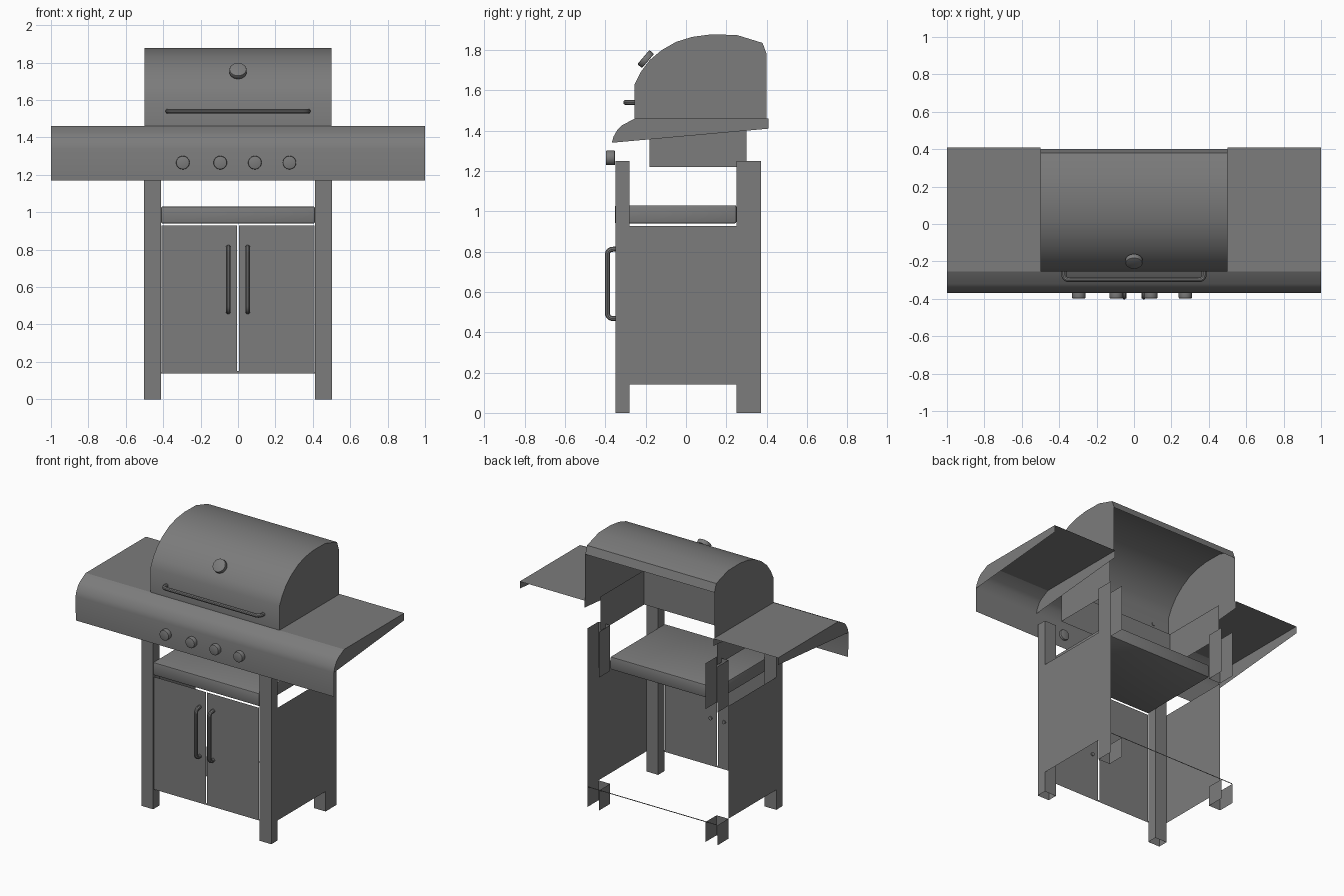
import bpy, bmesh, math
from mathutils import Vector

cube = bpy.data.objects.get("Cube")
if cube:
    bpy.data.objects.remove(cube, do_unlink=True)

GREY = 0.2
metal = bpy.data.materials.new("grey metal")
metal.use_nodes = True
metal.diffuse_color = (GREY, GREY, GREY, 1)
for node in metal.node_tree.nodes:
    if node.type == 'BSDF_PRINCIPLED':
        node.inputs["Base Color"].default_value = (GREY, GREY, GREY, 1)


def finish(name, bm):
    bmesh.ops.remove_doubles(bm, verts=bm.verts, dist=0.0005)
    bmesh.ops.recalc_face_normals(bm, faces=bm.faces)
    mesh = bpy.data.meshes.new(name)
    bm.to_mesh(mesh)
    bm.free()
    obj = bpy.data.objects.new(name, mesh)
    bpy.context.collection.objects.link(obj)
    mesh.materials.append(metal)
    bpy.ops.object.select_all(action='DESELECT')
    obj.select_set(True)
    bpy.context.view_layer.objects.active = obj
    bpy.ops.object.shade_smooth_by_angle(angle=math.radians(35))
    return obj


def sheet(name, polygons):
    """Thin sheet metal from flat polygons."""
    bm = bmesh.new()
    for points in polygons:
        bm.faces.new([bm.verts.new(p) for p in points])
    return finish(name, bm)


def side(x, profile):
    return [(x, y, z) for y, z in profile]


def rect(y0, y1, z0, z1):
    return [(y0, z0), (y1, z0), (y1, z1), (y0, z1)]


def strips(profile, x0, x1):
    return [[(x0, *a), (x1, *a), (x1, *b), (x0, *b)] for a, b in zip(profile, profile[1:])]


def box(name, x, y, z, skip=None, bevel=0):
    """Box from ranges; skip drops the faces pointing along a vector."""
    bm = bmesh.new()
    bmesh.ops.create_cube(bm, size=1)
    for v in bm.verts:
        v.co = [r[0] + (c + 0.5) * (r[1] - r[0]) for r, c in zip((x, y, z), v.co)]
    bm.normal_update()
    if skip:
        gone = [f for f in bm.faces if f.normal.dot(Vector(skip)) > 0.9]
        bmesh.ops.delete(bm, geom=gone, context='FACES_ONLY')
    if bevel:
        bmesh.ops.bevel(bm, geom=bm.edges[:], offset=bevel, segments=2, affect='EDGES', profile=0.5)
    return finish(name, bm)


def knob(name, centre, axis, radius, depth, scale_x=1):
    bm = bmesh.new()
    bmesh.ops.create_cone(bm, cap_ends=True, segments=24, radius1=radius, radius2=radius, depth=depth)
    rims = [e for e in bm.edges if abs(e.verts[0].co.z - e.verts[1].co.z) < 0.001]
    bmesh.ops.bevel(bm, geom=rims, offset=0.005, segments=2, affect='EDGES', profile=0.5)
    turn = Vector((0, 0, 1)).rotation_difference(Vector(axis))
    for v in bm.verts:
        v.co = turn @ v.co + Vector(centre)
        v.co.x = centre[0] + (v.co.x - centre[0]) * scale_x
    return finish(name, bm)


def bar(name, points, radius=0.013):
    """Round bar with softened corners."""
    curve = bpy.data.curves.new(name, 'CURVE')
    curve.dimensions = '3D'
    curve.bevel_depth = radius
    curve.bevel_resolution = 3
    curve.use_fill_caps = True
    path = [Vector(points[0])]
    for a, b, c in zip(points, points[1:], points[2:]):
        a, b, c = Vector(a), Vector(b), Vector(c)
        p = b + (a - b).normalized() * 0.03
        q = b + (c - b).normalized() * 0.03
        for i in range(6):
            t = i / 5
            path.append(p * (1 - t) ** 2 + b * 2 * t * (1 - t) + q * t * t)
    path.append(Vector(points[-1]))
    spline = curve.splines.new('POLY')
    spline.points.add(len(path) - 1)
    for point, co in zip(spline.points, path):
        point.co = (*co, 1)
    temp = bpy.data.objects.new(name, curve)
    bpy.context.collection.objects.link(temp)
    bpy.context.view_layer.update()
    bm = bmesh.new()
    bm.from_mesh(temp.to_mesh())
    bpy.data.objects.remove(temp)
    return finish(name, bm)


# Lid: curved shell, open at the back and underneath
lid = [(-0.255, 1.46), (-0.255, 1.63), (-0.225, 1.69), (-0.18, 1.75), (-0.12, 1.8), (-0.05, 1.84),
       (0.03, 1.865), (0.12, 1.877), (0.25, 1.875), (0.38, 1.835), (0.4, 1.78)]
ends = lid + [(0.4, 1.46)]
sheet("lid", strips(lid, -0.5, 0.5) + [side(x, ends) for x in (-0.5, 0.5)])
knob("lid_gauge", (0, -0.2, 1.755), (0, -0.76, 0.65), 0.046, 0.03)
bar("lid_handle", [(-0.375, -0.25, 1.54), (-0.375, -0.298, 1.54),
                   (0.375, -0.298, 1.54), (0.375, -0.25, 1.54)])

# Control fascia and side shelves
front = [(-0.365, 1.17), (-0.368, 1.34), (-0.36, 1.37), (-0.34, 1.405), (-0.32, 1.425), (-0.255, 1.46)]
cap = front[1:] + [(0.41, 1.46), (0.41, 1.41)]
faces = strips(front, -1, 1)
for s in (-1, 1):
    faces += strips([(-0.255, 1.46), (0.41, 1.46)], s * 0.5, s)
    faces += [side(s, cap), side(s * 0.5, cap)]
sheet("fascia_and_shelves", faces)
for i, x in enumerate((-0.295, -0.095, 0.09, 0.275)):
    knob(f"control_knob_{i + 1}", (x, -0.375, 1.265), (0, -1, 0), 0.036, 0.046)

# Burner box walls, open at the back
wall = rect(-0.18, 0.3, 1.22, 1.46)
sheet("burner_box", [side(-0.45, wall), side(0.45, wall)]
      + strips([(-0.18, 1.22), (-0.18, 1.46)], -0.45, 0.45))

# Drip tray
box("drip_tray", (-0.412, 0.412), (-0.353, 0.25), (0.94, 1.03), bevel=0.008)

for s, label in ((-1, "right"), (1, "left")):
    # Front leg and cabinet side
    box(f"{label}_front_leg", sorted((s * 0.412, s * 0.503)), (-0.35, -0.28), (0, 1.25), skip=(0, 0, -1))
    sheet(f"{label}_side_panel", [side(s * 0.503, rect(-0.28, 0.25, 0.14, 0.928))])

    # Rear leg: open channel
    spans = ((0, 0.14), (0.93, 1.25))
    faces = []
    for z0, z1 in spans:
        faces += [side(s * 0.412, rect(0.25, 0.372, z0, z1)), side(s * 0.503, rect(0.25, 0.372, z0, z1))]
        faces += strips([(0.25, z0), (0.25, z1)], s * 0.412, s * 0.503)
    if s > 0:
        faces.append(side(s * 0.503, rect(0.25, 0.372, 0.14, 0.93)))
    sheet(f"{label}_rear_leg", faces)

    # Door with its pull bar
    sheet(f"{label}_door", strips([(-0.348, 0.145), (-0.348, 0.928)], s * 0.005, s * 0.408))
    x = s * 0.052
    bar(f"{label}_door_handle", [(x, -0.34, 0.468), (x, -0.39, 0.468), (x, -0.39, 0.812), (x, -0.34, 0.812)])

# Thin frame at the cabinet base
frame = strips([(0.37, 0.138), (0.37, 0.144)], -0.5, 0.5)
frame += strips([(-0.345, 0.138), (-0.345, 0.15)], -0.41, 0.41)
sheet("base_frame", frame)
